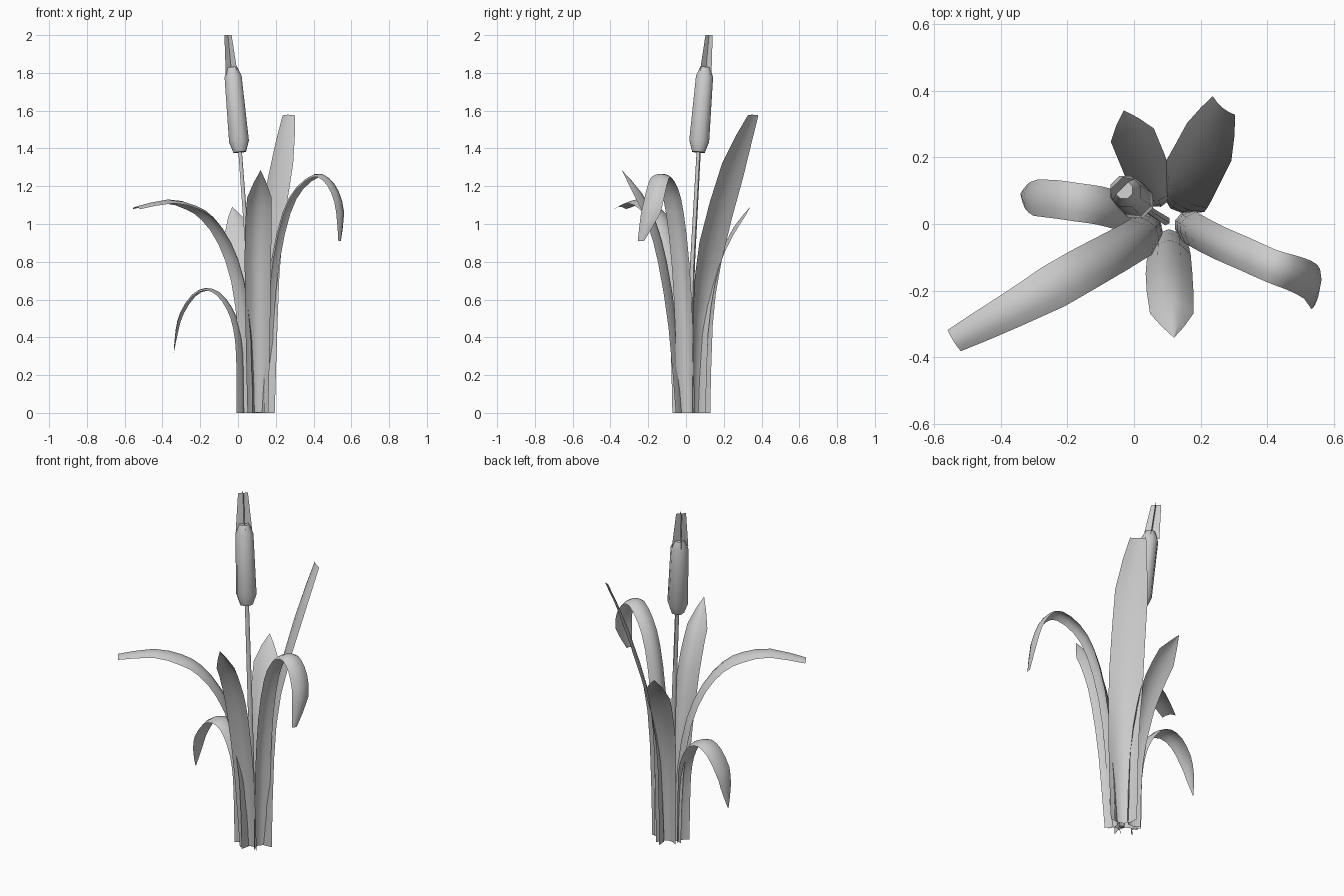
import bpy, bmesh, math
from mathutils import Vector

cube = bpy.data.objects.get("Cube")
if cube:
    bpy.data.objects.remove(cube, do_unlink=True)

grey = bpy.data.materials.new("plain_grey")
grey.use_nodes = True
GREY = (0.6, 0.6, 0.6, 1)
grey.diffuse_color = GREY
grey.node_tree.nodes["Principled BSDF"].inputs["Base Color"].default_value = GREY


def finish(name, bm, angle):
    mesh = bpy.data.meshes.new(name)
    bm.to_mesh(mesh)
    bm.free()
    mesh.materials.append(grey)
    obj = bpy.data.objects.new(name, mesh)
    bpy.context.collection.objects.link(obj)
    bpy.ops.object.select_all(action='DESELECT')
    obj.select_set(True)
    bpy.context.view_layer.objects.active = obj
    bpy.ops.object.shade_smooth_by_angle(angle=math.radians(angle))
    return obj


def bridge(bm, rows, closed=False):
    count = len(rows[0])
    for a, b in zip(rows, rows[1:]):
        for i in range(count if closed else count - 1):
            j = (i + 1) % count
            bm.faces.new((a[i], a[j], b[j], b[i]))


def rounded(points):
    """Insert a curved midpoint in every span, keeping widths linear."""
    pts = [Vector(p) for p in points]
    out = []
    for k in range(len(pts) - 1):
        a, b = pts[k], pts[k + 1]
        before, after = pts[max(k - 1, 0)], pts[min(k + 2, len(pts) - 1)]
        mid = (9 * (a + b) - before - after) / 16
        mid[3] = (a[3] + b[3]) / 2
        out += [a, mid]
    return out + [pts[-1]]


def leaf(name, heading, points, cup=0.18, slant=0.0):
    """Ribbon along (x, y, z, width) points, cupped inwards, most at the base.
    Slant lifts one edge above the other midway up the blade."""
    bm = bmesh.new()
    points = rounded(points)
    last = len(points) - 1
    centres = [p.to_3d() for p in points]
    a = math.radians(heading)
    side = Vector((-math.sin(a), math.cos(a), 0))
    rows = []
    for k, (c, p) in enumerate(zip(centres, points)):
        f = k / last
        tangent = centres[min(k + 1, last)] - centres[max(k - 1, 0)]
        inward = side.cross(tangent).normalized()
        across = side + Vector((0, 0, slant * math.sin(math.pi * f)))
        depth = p[3] * (cup + (0.35 - cup) * max(0, 1 - 2 * f))
        rows.append([bm.verts.new(c + across * p[3] * t + inward * depth * (4 * t * t - 0.5))
                     for t in (-0.5, -0.25, 0, 0.25, 0.5)])
    bridge(bm, rows)
    bmesh.ops.remove_doubles(bm, verts=bm.verts, dist=0.0005)
    return finish(name, bm, 60)


def tube(name, rings, sides):
    """Capped tube through (x, y, z, radius) rings."""
    bm = bmesh.new()
    axis = (Vector(rings[-1][:3]) - Vector(rings[0][:3])).normalized()
    u = Vector((0, 1, 0)).cross(axis).normalized()
    v = axis.cross(u)
    rows = []
    for x, y, z, r in rings:
        angles = [math.tau * (i + 0.5) / sides for i in range(sides)]
        rows.append([bm.verts.new(Vector((x, y, z)) + r * (u * math.cos(t) + v * math.sin(t)))
                     for t in angles])
    bridge(bm, rows, closed=True)
    bm.faces.new(rows[0][::-1])
    bm.faces.new(rows[-1])
    return finish(name, bm, 60)


# Leaves, from the tall back one round the clump
leaf("tall_back_leaf", 50, [
    (.125, .065, 0, .14), (.137, .075, .5, .163), (.158, .122, .85, .18),
    (.22, .24, 1.285, .174), (.267, .352, 1.577, .087)], cup=.1, slant=-.6)
leaf("short_back_leaf", 107, [
    (.075, .07, 0, .11), (.07, .085, .4, .12), (.05, .125, .65, .13),
    (.03, .18, .82, .135), (-.003, .26, .98, .135), (-.03, .34, 1.09, .001)],
    cup=.12, slant=-.6)
leaf("low_drooping_leaf", 172, [
    (.015, .02, 0, .09), (.012, .02, .3, .1), (-.005, .03, .45, .11),
    (-.04, .04, .55, .115), (-.1, .055, .63, .115), (-.17, .065, .655, .115),
    (-.24, .075, .62, .115), (-.3, .08, .53, .11), (-.325, .085, .44, .08),
    (-.34, .09, .32, .005)], cup=.12)
leaf("long_front_leaf", 212, [
    (.06, -.005, 0, .13), (.05, -.02, .4, .125), (.01, -.045, .7, .125),
    (-.06, -.085, .9, .13), (-.15, -.135, 1.03, .135), (-.24, -.187, 1.09, .135),
    (-.37, -.26, 1.12, .11), (-.54, -.35, 1.085, .075)])
leaf("upright_front_leaf", 270, [
    (.105, -.035, 0, .11), (.105, -.07, .45, .13), (.105, -.125, .8, .14),
    (.108, -.18, 1.0, .14), (.113, -.25, 1.15, .13), (.12, -.34, 1.285, .001)], cup=.33)
leaf("arching_right_leaf", -20, [
    (.14, .005, 0, .1), (.155, -.005, .45, .1), (.19, -.025, .8, .1),
    (.25, -.055, 1.06, .1), (.32, -.085, 1.19, .1), (.41, -.125, 1.257, .1),
    (.47, -.145, 1.24, .105), (.52, -.165, 1.17, .11), (.548, -.19, 1.06, .11),
    (.54, -.24, .91, .035)])

# Thin stalk
tube("stalk", [(.095, .01, 0, .014), (.055, .035, .8, .013), (.01, .068, 1.4, .011)], 6)

# Fat seed head, slightly tapered
tube("seed_head", [(.009, .066, 1.38, .036), (.005, .07, 1.44, .057),
                   (-.026, .098, 1.78, .049), (-.03, .102, 1.83, .028)], 8)

# Two crossed blades forming the spike
for number, angle in enumerate((45, -45), 1):
    bm = bmesh.new()
    d = Vector((math.cos(math.radians(angle)), math.sin(math.radians(angle)), 0))
    low, high = Vector((-.033, .103, 1.79)), Vector((-.053, .122, 2.0))
    corners = (low - d * .045, low + d * .045, high + d * .027, high - d * .027)
    bm.faces.new([bm.verts.new(c) for c in corners])
    finish("spike_blade_%d" % number, bm, 30)
